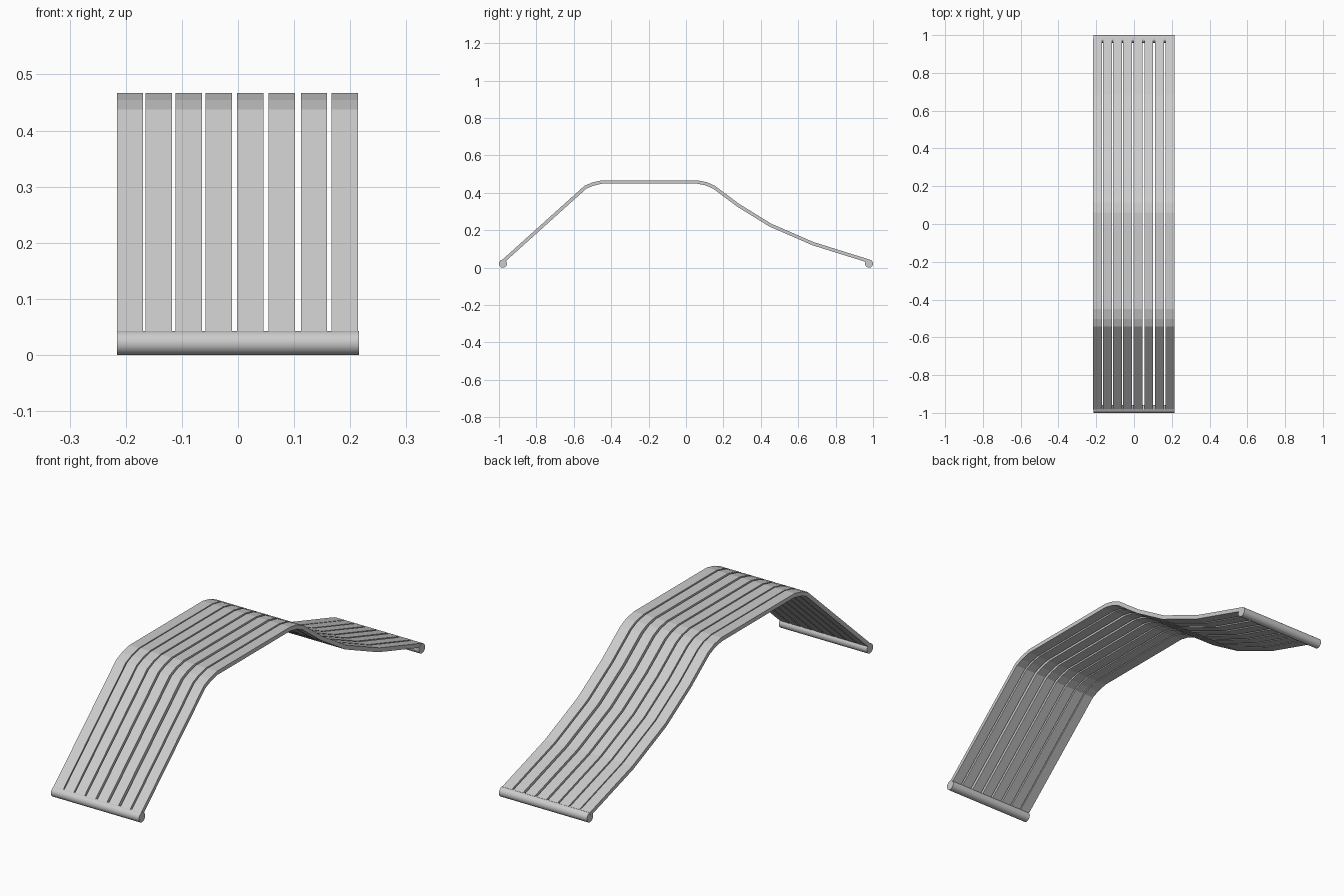
import bpy, bmesh, math
from mathutils import Vector

if "Cube" in bpy.data.objects:
    bpy.data.objects.remove(bpy.data.objects["Cube"])

# Side profile centreline of one slat (y, z)
PATH = [(-0.978, 0.034), (-0.538, 0.430), (-0.50, 0.446), (-0.45, 0.458),
        (0.06, 0.458), (0.11, 0.448), (0.15, 0.430), (0.28, 0.333),
        (0.45, 0.228), (0.68, 0.128), (0.978, 0.035)]
THICK, WIDTH, ROD_R = 0.018, 0.047, 0.0215
SLAT_X = [-0.1925, -0.1410, -0.0880, -0.0340, 0.0215, 0.0780, 0.1355, 0.1900]


def offset(path, d):
    """Offset a polyline sideways with mitred corners."""
    pts = [Vector(p) for p in path]
    dirs = [(b - a).normalized() for a, b in zip(pts, pts[1:])]
    out = []
    for i, p in enumerate(pts):
        a, b = dirs[max(i - 1, 0)], dirs[min(i, len(dirs) - 1)]
        na, nb = Vector((-a.y, a.x)), Vector((-b.y, b.x))
        m = (na + nb).normalized()
        out.append(p + m * d / m.dot(na))
    return out


def make_slat(name, x):
    bm = bmesh.new()
    rings = []
    for t, u in zip(offset(PATH, THICK / 2), offset(PATH, -THICK / 2)):
        rings.append([bm.verts.new((x + s * WIDTH / 2, p.x, p.y))
                      for s, p in ((-1, t), (1, t), (1, u), (-1, u))])
    for a, b in zip(rings, rings[1:]):
        for i in range(4):
            j = (i + 1) % 4
            bm.faces.new((a[i], a[j], b[j], b[i]))
    bm.faces.new(rings[0])
    bm.faces.new(rings[-1])
    bmesh.ops.recalc_face_normals(bm, faces=bm.faces)
    mesh = bpy.data.meshes.new(name)
    bm.to_mesh(mesh)
    bm.free()
    bpy.context.collection.objects.link(bpy.data.objects.new(name, mesh))


# Bent slats
for n, x in enumerate(SLAT_X, 1):
    make_slat(f"slat_{n}", x)

# Round rods joining the slats at each end
for name, y in (("front_rod", -1 + ROD_R), ("back_rod", 1 - ROD_R)):
    bpy.ops.mesh.primitive_cylinder_add(vertices=32, radius=ROD_R, depth=0.431,
                                        location=(0, y, ROD_R),
                                        rotation=(0, math.pi / 2, 0))
    rod = bpy.context.object
    rod.name = name
    bpy.ops.object.shade_smooth_by_angle(angle=math.radians(40))
